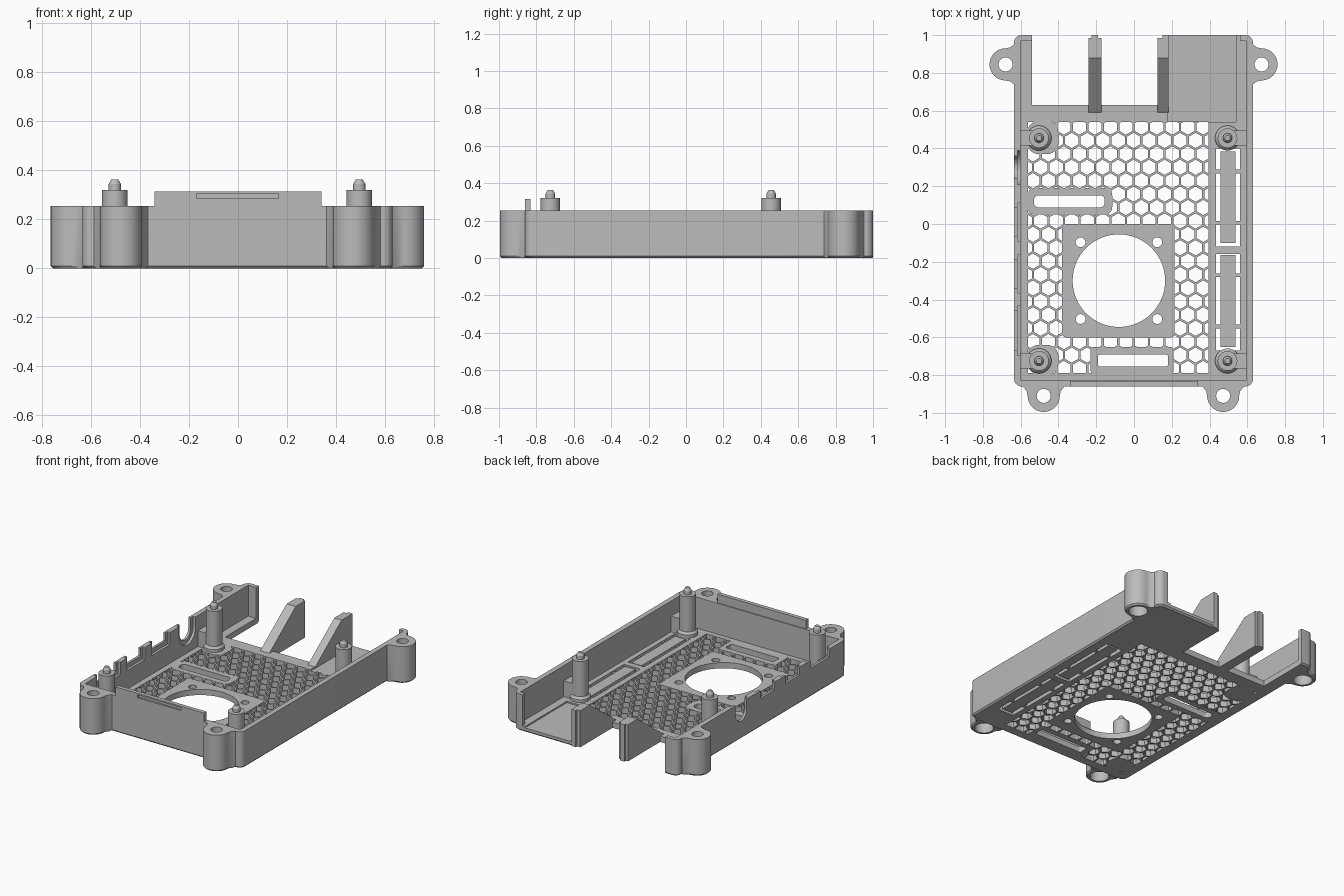
import bpy, bmesh
from math import pi, sin, cos, radians

cube = bpy.data.objects.get("Cube")
if cube:
    bpy.data.objects.remove(cube, do_unlink=True)

GREY = (0.5, 0.5, 0.5, 1.0)
mat = bpy.data.materials.new("light_grey_plastic")
mat.use_nodes = True
mat.diffuse_color = GREY
mat.node_tree.nodes["Principled BSDF"].inputs["Base Color"].default_value = GREY

FLOOR, TOP = 0.04, 0.255


# ---------- outlines ----------
def circle(x, y, r, n=32, phase=0.0):
    return [(x + r * cos(phase + 2 * pi * i / n), y + r * sin(phase + 2 * pi * i / n))
            for i in range(n)]


def rect(x0, x1, y0, y1):
    return [(x0, y0), (x1, y0), (x1, y1), (x0, y1)]


def rrect(x0, x1, y0, y1, r, n=6):
    corners = [(x1 - r, y1 - r), (x0 + r, y1 - r), (x0 + r, y0 + r), (x1 - r, y0 + r)]
    return [(cx + r * cos(pi / 2 * (k + i / n)), cy + r * sin(pi / 2 * (k + i / n)))
            for k, (cx, cy) in enumerate(corners) for i in range(n + 1)]


def shrink(pts, d):
    """Pull a convex outline inwards by about d."""
    out = []
    spans = []
    for axis in (0, 1):
        vals = [p[axis] for p in pts]
        mid, half = (max(vals) + min(vals)) / 2, (max(vals) - min(vals)) / 2
        spans.append((mid, (half - d) / half))
    for p in pts:
        out.append(tuple(m + (c - m) * s for c, (m, s) in zip(p, spans)))
    return out


# ---------- solids ----------
def solid(name, stacks):
    """Each stack is a list of matching 3D rings, bridged and capped."""
    bm = bmesh.new()
    for rings in stacks:
        loops = [[bm.verts.new(p) for p in ring] for ring in rings]
        n = len(loops[0])
        bm.faces.new(loops[0])
        bm.faces.new(loops[-1])
        for a, b in zip(loops, loops[1:]):
            for i in range(n):
                j = (i + 1) % n
                bm.faces.new((a[i], a[j], b[j], b[i]))
    bmesh.ops.recalc_face_normals(bm, faces=bm.faces)
    mesh = bpy.data.meshes.new(name)
    bm.to_mesh(mesh)
    bm.free()
    mesh.materials.append(mat)
    ob = bpy.data.objects.new(name, mesh)
    bpy.context.scene.collection.objects.link(ob)
    return ob


def prism(name, outlines, lo, hi, axis="z", chamfer=0.0):
    stacks = []
    for pts in outlines:
        levels = [(lo, pts), (hi, pts)]
        if chamfer:
            levels = [(lo, shrink(pts, chamfer)), (lo + chamfer, pts), (hi, pts)]
        stacks.append([[(a, b, h) if axis == "z" else (h, a, b) for a, b in ring]
                       for h, ring in levels])
    return solid(name, stacks)


def combine(ob, tools, op="DIFFERENCE"):
    for tool in tools:
        tool.hide_render = True
        mod = ob.modifiers.new("bool", "BOOLEAN")
        mod.operation, mod.solver, mod.object = op, "EXACT", tool
    bpy.context.view_layer.update()
    deps = bpy.context.evaluated_depsgraph_get()
    mesh = bpy.data.meshes.new_from_object(ob.evaluated_get(deps))
    ob.modifiers.clear()
    ob.data = mesh
    for tool in tools:
        bpy.data.objects.remove(tool, do_unlink=True)


def cutter(outlines, lo, hi, axis="z"):
    return prism("cutter", outlines, lo, hi, axis)


# ---------- tray with four screw ears ----------
tray = prism("tray", [rrect(-0.635, 0.63, -0.86, 1.0, 0.04)], 0, TOP, chamfer=0.01)
ears = [(-0.68, 0.845, pi), (0.675, 0.845, 0), (-0.478, -0.91, -pi / 2), (0.472, -0.91, -pi / 2)]


def ear_outline(x, y, turn, r=0.085):
    local = [(r * cos(t), r * sin(t)) for t in (pi * (i / 16 - 0.5) for i in range(17))]
    local += [(-0.025, 0.09), (-0.05, 0.11), (-0.065, 0.11)]
    local += [(u, -v) for u, v in reversed(local[-3:])]
    return [(x + u * cos(turn) - v * sin(turn), y + u * sin(turn) + v * cos(turn))
            for u, v in local]


combine(tray, [prism("ear", [ear_outline(*e)], 0, TOP, chamfer=0.01) for e in ears], "UNION")

# Interior, open back, floor cut-outs and screw bores
combine(tray, [
    cutter([rect(-0.60, 0.595, -0.825, 0.97)], FLOOR, 0.5),
    cutter([rect(-0.54, 0.56, 0.9, 1.1)], FLOOR, 0.5),
    cutter([rect(-0.54, 0.18, 0.63, 1.1)], -0.1, 0.5),
    cutter([rect(0.18, 0.54, 0.54, 1.1)], 0.03, 0.5),
    cutter([rect(-0.56, 0.395, -0.79, 0.54)], -0.1, 0.1),
    cutter([rect(0.435, 0.56, -0.12, 0.40), rect(0.435, 0.56, -0.67, -0.16)], -0.1, 0.1),
    cutter([circle(x, y, 0.037) for x, y, _ in ears], -0.1, 0.5),
    cutter([circle(x, y, 0.06) for x, y, _ in ears], -0.1, 0.1),
])


# Connector notches in the side wall, wider on the inner half
def jack(r, y=0.30, z=0.185):
    arc = [(y + r * cos(t), z + r * sin(t)) for t in (-pi * i / 16 for i in range(17))]
    return [(y + r, 0.3)] + arc + [(y - r, 0.3)]


ports = [(0.01, 0.10), (-0.265, 0.10), (-0.565, 0.13)]
combine(tray, [
    cutter([jack(0.06)] + [rect(y - w + 0.025, y + w - 0.025, 0.2, 0.3) for y, w in ports],
           -0.7, -0.58, "x"),
    cutter([jack(0.09)] + [rect(y - w, y + w, 0.17, 0.3) for y, w in ports],
           -0.618, -0.58, "x"),
])

# ---------- front lip with catch groove ----------
lip = prism("front_lip", [rect(-0.34, 0.34, -0.86, -0.832)], 0.2, 0.315)
combine(lip, [cutter([rect(-0.17, 0.165, -0.9, -0.848)], 0.285, 0.305)])

# ---------- solid plates set into the grille ----------
FX, FY, FS = -0.08, -0.30, 0.203
fan_holes = [circle(FX, FY, 0.245, 64)]
fan_holes += [circle(FX + sx * FS, FY + sy * FS, 0.026, 20) for sx in (-1, 1) for sy in (-1, 1)]
plates = [
    ("fan_plate", rrect(-0.38, 0.215, -0.60, 0.0, 0.02), fan_holes),
    ("side_slot_plate", rrect(-0.565, -0.115, 0.05, 0.19, 0.04),
     [rrect(-0.53, -0.155, 0.088, 0.152, 0.025)]),
    ("front_slot_plate", rrect(-0.23, 0.21, -0.795, -0.65, 0.02),
     [rrect(-0.19, 0.18, -0.755, -0.69, 0.01)]),
    ("back_corner_pad", rrect(-0.565, -0.40, 0.37, 0.545, 0.06), []),
    ("front_corner_pad", rrect(-0.565, -0.40, -0.795, -0.64, 0.06), []),
]
for name, outline, holes in plates:
    plate = prism(name, [outline], 0, FLOOR)
    if holes:
        combine(plate, [cutter(holes, -0.1, 0.1)])

# ---------- honeycomb grille ----------
PITCH = 0.082
hexes = [circle(-0.535 + PITCH * (i + 0.5 * (j % 2)), -0.765 + PITCH * 0.866 * j,
                0.0405, 6, pi / 6)
         for i in range(-1, 13) for j in range(-1, 20)]
grille = prism("honeycomb_grille", [rect(-0.562, 0.397, -0.792, 0.542)], 0.001, FLOOR - 0.001)
combine(grille, [cutter(hexes, -0.1, 0.1)] + [cutter([p[1]], -0.1, 0.1) for p in plates])

# ---------- vent bars beside the grille ----------
for y0, y1 in ((-0.10, 0.385), (-0.65, -0.165)):
    prism("vent_bar", [rect(0.458, 0.537, y0, y1)], 0.002, FLOOR)
    for f in (0.22, 0.78):
        y = y0 + (y1 - y0) * f
        prism("vent_rung", [rect(0.43, 0.565, y - 0.01, y + 0.01)], 0.004, FLOOR - 0.004)

# ---------- board standoffs with locating pins and wall ribs ----------
profile = [(0.066, 0.02), (0.066, 0.06), (0.052, 0.075), (0.052, 0.32),
           (0.025, 0.32), (0.025, 0.345), (0.014, 0.363)]
for x, wall in ((-0.503, -0.605), (0.495, 0.60)):
    for y in (0.455, -0.725):
        solid("standoff", [[[(a, b, z) for a, b in circle(x, y, r)] for r, z in profile]])
        prism("standoff_rib", [rect(min(x, wall), max(x, wall), y - 0.04, y + 0.04)], 0.02, 0.15)

# ---------- back support fins ----------
fin = [(0.59, 0.0), (0.985, 0.0), (0.985, TOP), (0.88, TOP), (0.59, FLOOR)]
for x0, x1, k0, k1 in ((-0.242, -0.172, -0.225, -0.19), (0.125, 0.182, 0.15, 0.182)):
    prism("support_fin", [fin], x0, x1, "x")
    prism("fin_key", [rect(k0, k1, 0.98, 1.0)], 0, TOP)

# ---------- smooth the curved faces, keep edges sharp ----------
for ob in bpy.context.scene.objects:
    if ob.type == "MESH" and mat.name in ob.data.materials:
        ob.data.shade_smooth()
        ob.data.set_sharp_from_angle(angle=radians(30))
